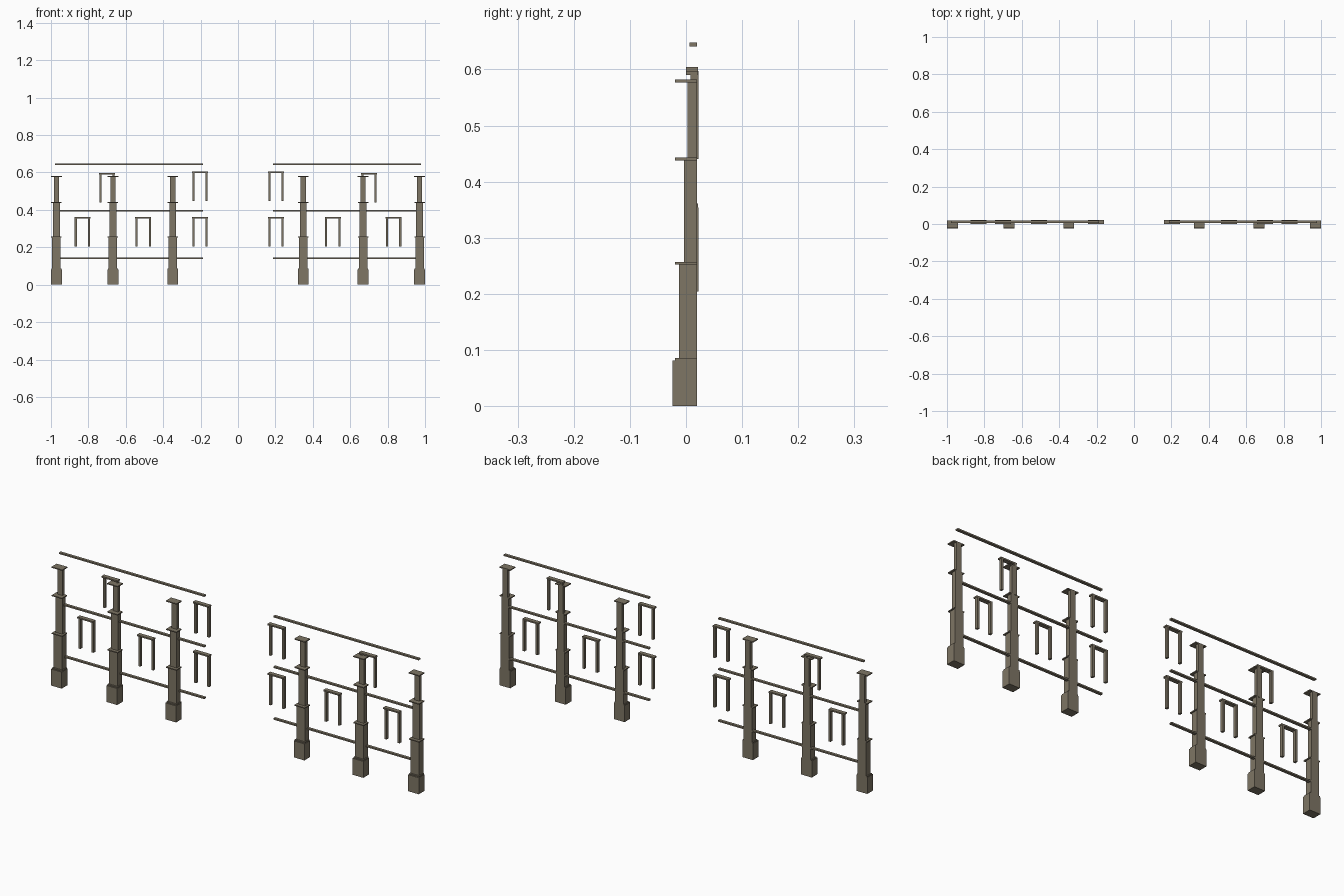
import bpy
import bmesh
from mathutils import Matrix, Vector

cube = bpy.data.objects.get("Cube")
if cube:
    bpy.data.objects.remove(cube, do_unlink=True)

stone = bpy.data.materials.new("weathered_stone")
stone.use_nodes = True
colour = (0.21, 0.18, 0.13, 1)
stone.diffuse_color = colour
stone.node_tree.nodes["Principled BSDF"].inputs["Base Color"].default_value = colour

BACK = 0.02  # plane of the wall that the trim sits against


def add_box(bm, x, y, z):
    """Add a box from (min, max) pairs."""
    centre = Vector([sum(r) / 2 for r in (x, y, z)])
    size = [r[1] - r[0] for r in (x, y, z)]
    bmesh.ops.create_cube(bm, size=1, matrix=Matrix.Translation(centre) @ Matrix.Diagonal((*size, 1)))


def finish(bm, name):
    mesh = bpy.data.meshes.new(name)
    bm.to_mesh(mesh)
    bm.free()
    mesh.materials.append(stone)
    bpy.context.collection.objects.link(bpy.data.objects.new(name, mesh))


# Pillar tiers from the ground up: width, front y, bottom z, top z
TIERS = [
    (0.058, -0.024, 0, 0.081),        # plinth
    (0.054, -0.02, 0.081, 0.086),     # plinth ledge
    (0.046, -0.0125, 0.086, 0.252),   # lower shaft
    (0.056, -0.02, 0.252, 0.257),     # lower ledge
    (0.037, -0.004, 0.257, 0.438),    # middle shaft
    (0.056, -0.02, 0.438, 0.443),     # upper ledge
    (0.028, 0.003, 0.443, 0.577),     # upper shaft
    (0.058, -0.02, 0.577, 0.582),     # cap
]


def pillar(name, x):
    bm = bmesh.new()
    for width, front, low, high in TIERS:
        add_box(bm, (x - width / 2, x + width / 2), (front, BACK), (low, high))
    finish(bm, name)


def window_frame(name, x, top):
    bm = bmesh.new()
    half, jamb = 0.043, 0.011
    add_box(bm, (x - half, x + half), (0, 0.021), (top - 0.007, top))
    for s in (-1, 1):
        c = x + s * (half - jamb / 2 - 0.002)
        add_box(bm, (c - jamb / 2, c + jamb / 2), (0.008, 0.0225), (top - 0.157, top - 0.007))
    finish(bm, name)


def rail(name, side, z):
    bm = bmesh.new()
    add_box(bm, sorted((side * 0.188, side * 0.978)), (0.006, BACK), (z - 0.0035, z + 0.0035))
    finish(bm, name)


# Two mirrored wings with an open gap between them
for label, side in (("left", 1), ("right", -1)):
    for place, x in (("inner", 0.349), ("middle", 0.669), ("outer", 0.971)):
        pillar(f"{label}_{place}_pillar", side * x)
    for place, z in (("lower", 0.142), ("middle", 0.396), ("top", 0.6445)):
        rail(f"{label}_{place}_rail", side, z)
    for place, x in (("inner", 0.203), ("middle", 0.507), ("outer", 0.832)):
        window_frame(f"{label}_lower_{place}_window_frame", side * x, 0.361)
    window_frame(f"{label}_upper_inner_window_frame", side * 0.203, 0.604)
    window_frame(f"{label}_upper_middle_window_frame", side * 0.7, 0.597)
